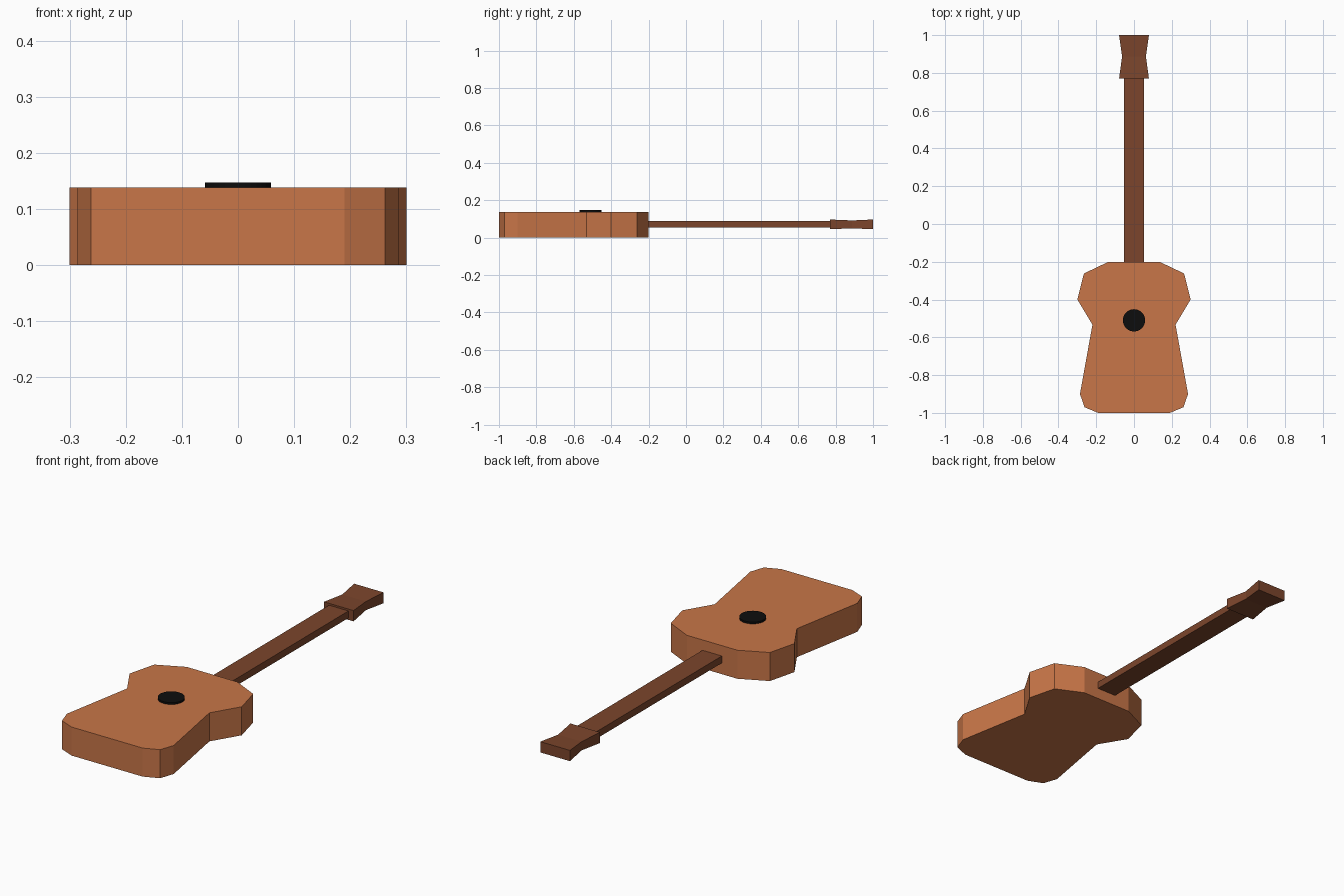
import bpy, bmesh

if "Cube" in bpy.data.objects:
    bpy.data.objects.remove(bpy.data.objects["Cube"])


def material(name, rgb):
    m = bpy.data.materials.new(name)
    m.diffuse_color = (*rgb, 1)
    m.use_nodes = True
    m.node_tree.nodes["Principled BSDF"].inputs["Base Color"].default_value = m.diffuse_color
    return m


def make_object(name, bm, mat):
    bmesh.ops.recalc_face_normals(bm, faces=bm.faces)
    me = bpy.data.meshes.new(name)
    bm.to_mesh(me)
    bm.free()
    me.materials.append(mat)
    ob = bpy.data.objects.new(name, me)
    bpy.context.collection.objects.link(ob)
    return ob


def loft(name, sections, mat):
    """Rectangular sections (y, half width, z low, z high) joined along y."""
    bm = bmesh.new()
    rings = [[bm.verts.new(p) for p in ((-w, y, lo), (w, y, lo), (w, y, hi), (-w, y, hi))]
             for y, w, lo, hi in sections]
    for a, b in zip(rings, rings[1:]):
        for i in range(4):
            j = (i + 1) % 4
            bm.faces.new((a[i], a[j], b[j], b[i]))
    bm.faces.new(rings[0])
    bm.faces.new(rings[-1])
    return make_object(name, bm, mat)


light_wood = material("light_wood", (0.58, 0.18, 0.065))
dark_wood = material("dark_wood", (0.2, 0.06, 0.025))
black = material("black", (0.004, 0.004, 0.004))

# Body: mirrored half outline, extruded upward
half = [(0.135, -0.2), (0.265, -0.262), (0.3, -0.4), (0.22, -0.533),
        (0.286, -0.9), (0.262, -0.97), (0.19, -1.0)]
outline = half + [(-x, y) for x, y in reversed(half)]
bm = bmesh.new()
base = bm.faces.new([bm.verts.new((x, y, 0)) for x, y in outline])
ext = bmesh.ops.extrude_face_region(bm, geom=[base], use_keep_orig=True)
top = [v for v in ext["geom"] if isinstance(v, bmesh.types.BMVert)]
bmesh.ops.translate(bm, verts=top, vec=(0, 0, 0.138))
make_object("body", bm, light_wood)

# Sound hole: thin raised disc
bpy.ops.mesh.primitive_cylinder_add(vertices=32, radius=0.059, depth=0.018,
                                    location=(0, -0.51, 0.138))
hole = bpy.context.object
hole.name = "sound_hole"
hole.data.materials.append(black)

# Neck and pinched headstock
loft("neck", [(-0.205, 0.052, 0.054, 0.088), (0.775, 0.052, 0.054, 0.088)], dark_wood)
loft("headstock", [(0.77, 0.079, 0.045, 0.097), (0.887, 0.063, 0.05, 0.092),
                   (1.0, 0.079, 0.045, 0.097)], dark_wood)
